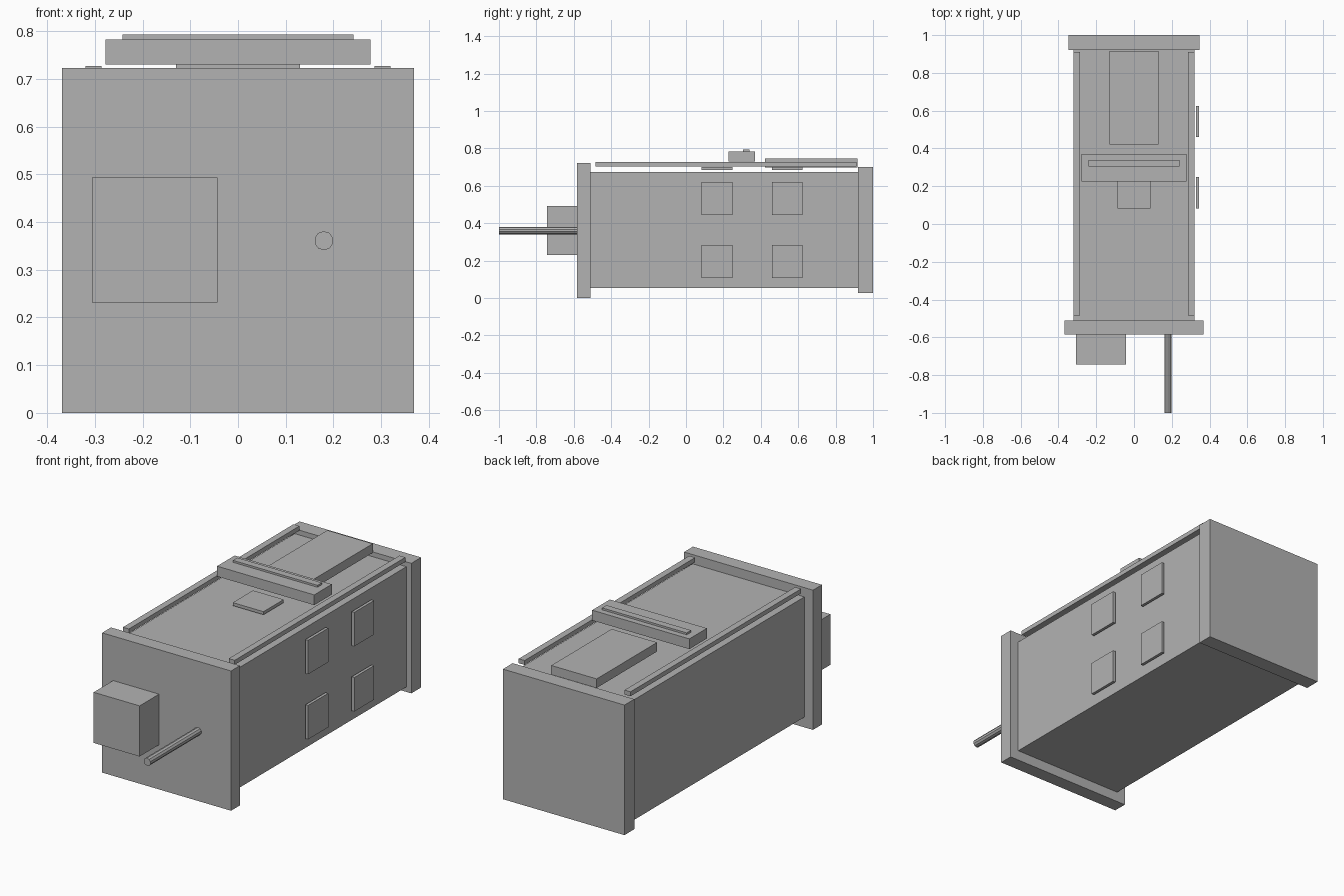
import bpy
import math

if "Cube" in bpy.data.objects:
    bpy.data.objects.remove(bpy.data.objects["Cube"])

grey = bpy.data.materials.new("plain_grey")
grey.diffuse_color = (0.45, 0.45, 0.45, 1)
grey.use_nodes = True
grey.node_tree.nodes["Principled BSDF"].inputs["Base Color"].default_value = grey.diffuse_color


def box(name, x, y, z):
    """Axis-aligned box from (min, max) pairs."""
    mid = [(a + b) / 2 for a, b in (x, y, z)]
    bpy.ops.mesh.primitive_cube_add(size=1, location=mid)
    ob = bpy.context.object
    ob.name = name
    ob.scale = [b - a for a, b in (x, y, z)]
    bpy.ops.object.transform_apply(location=False, rotation=False, scale=True)
    ob.data.materials.append(grey)
    return ob


# Main body with its end plates
box("body", (-0.32, 0.32), (-0.511, 0.92), (0.053, 0.675))
box("front_plate", (-0.369, 0.369), (-0.584, -0.511), (0, 0.723))
box("back_plate", (-0.348, 0.348), (0.92, 1.0), (0.027, 0.70))

# Rails hovering along both top edges
for side, x in (("left", (-0.32, -0.286)), ("right", (0.286, 0.32))):
    box(side + "_rail", x, (-0.484, 0.911), (0.704, 0.727))

# Raised hatch, crossbar and its thin strip
box("top_hatch", (-0.13, 0.13), (0.422, 0.916), (0.698, 0.745))
box("crossbar", (-0.278, 0.278), (0.226, 0.37), (0.73, 0.783))
box("crossbar_strip", (-0.242, 0.242), (0.304, 0.34), (0.783, 0.793))

# Small pads on the top and the right side, slightly proud of the body
for i, y in enumerate(((0.083, 0.248), (0.461, 0.624))):
    box(f"top_pad_{i}", (-0.088, 0.088), y, (0.684, 0.70))
    for j, z in enumerate(((0.107, 0.283), (0.444, 0.62))):
        box(f"side_pad_{i}_{j}", (0.328, 0.343), y, z)

# Front block and rod
box("front_block", (-0.306, -0.043), (-0.743, -0.584), (0.231, 0.493))
bpy.ops.mesh.primitive_cylinder_add(
    vertices=10, radius=0.02, depth=0.416,
    location=(0.18, -0.792, 0.361), rotation=(math.pi / 2, 0, math.pi))
rod = bpy.context.object
rod.name = "front_rod"
rod.data.materials.append(grey)
